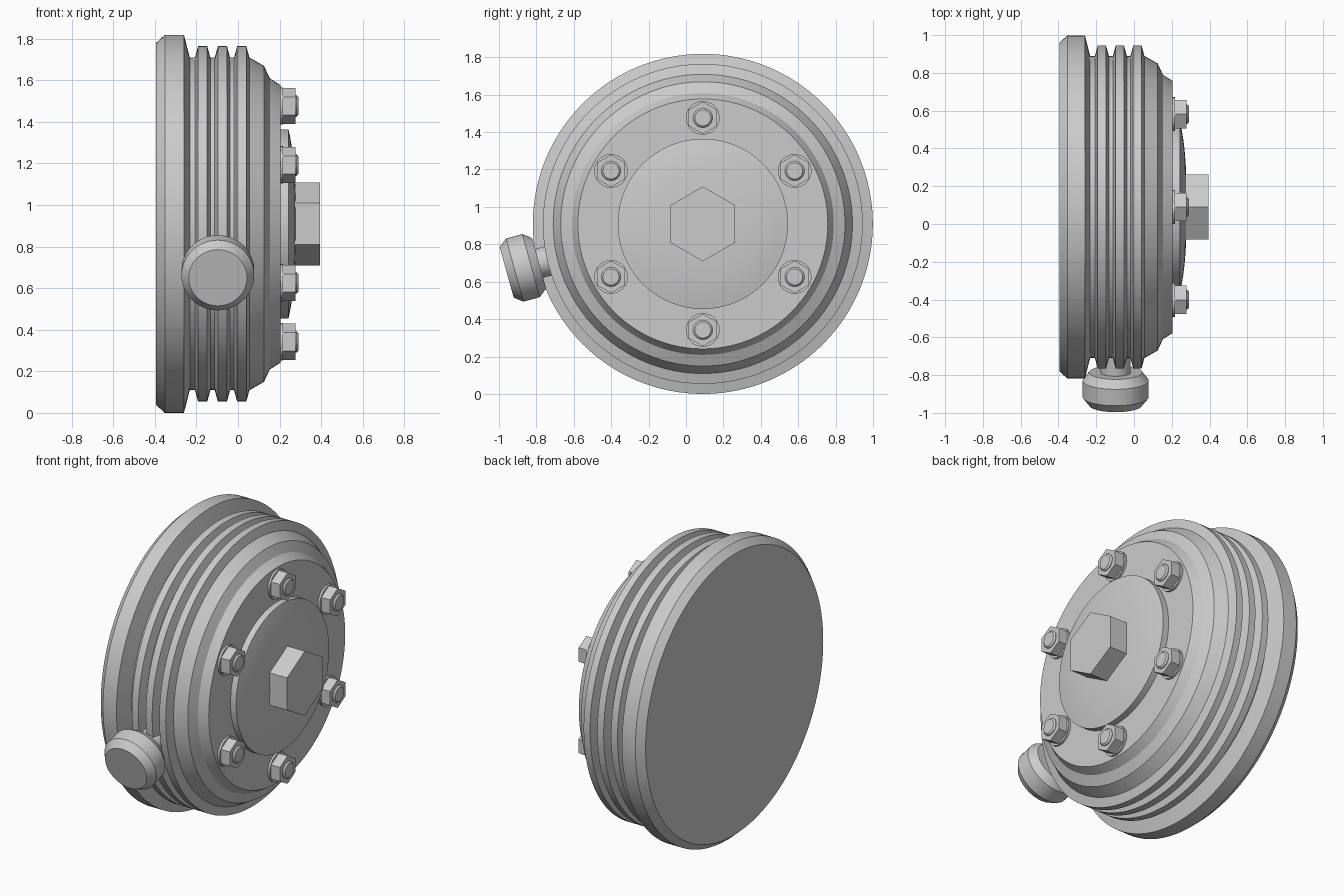
import bpy, bmesh
from math import cos, sin, pi, radians
from mathutils import Matrix, Vector

cube = bpy.data.objects.get("Cube")
if cube:
    bpy.data.objects.remove(cube, do_unlink=True)

CENTRE = Vector((0, 0.09, 0.909))   # drum axis runs along +x through here

grey = bpy.data.materials.new("plain_grey")
grey.use_nodes = True
colour = (0.6, 0.6, 0.6, 1)
grey.diffuse_color = colour
grey.node_tree.nodes["Principled BSDF"].inputs["Base Color"].default_value = colour


def turn(name, profile, sides, matrix, smooth=True):
    """Turn a list of (along, radius) points about local x and cap both ends."""
    bm = bmesh.new()
    rings = []
    for along, r in profile:
        rings.append([bm.verts.new((along, r * sin(2 * pi * i / sides), r * cos(2 * pi * i / sides)))
                      for i in range(sides)])
    for a, b in zip(rings, rings[1:]):
        for i in range(sides):
            j = (i + 1) % sides
            bm.faces.new((a[i], a[j], b[j], b[i]))
    bm.faces.new(rings[0])
    bm.faces.new(rings[-1])
    bmesh.ops.recalc_face_normals(bm, faces=bm.faces)
    mesh = bpy.data.meshes.new(name)
    bm.to_mesh(mesh)
    bm.free()
    mesh.materials.append(grey)
    obj = bpy.data.objects.new(name, mesh)
    obj.matrix_world = matrix
    bpy.context.collection.objects.link(obj)
    if smooth:
        bpy.ops.object.select_all(action="DESELECT")
        obj.select_set(True)
        bpy.context.view_layer.objects.active = obj
        bpy.ops.object.shade_smooth_by_angle(angle=radians(15))
    return obj


axis = Matrix.Translation(CENTRE)

# Drum body: rim, three ribs, stepped shoulder, flat face
body = [(-0.395, 0.87), (-0.352, 0.909), (-0.26, 0.909), (-0.232, 0.8)]
for x in (-0.17, -0.075, 0.018):
    body += [(x - 0.037, 0.8), (x - 0.022, 0.855), (x + 0.022, 0.855), (x + 0.037, 0.8)]
body += [(0.125, 0.76), (0.153, 0.7), (0.204, 0.668)]
turn("drum_body", body, 128, axis)

# Raised centre plate with a shallow dome
dome = [(0.19, 0.455)]
for k in range(10, 0, -1):
    t = k / 10
    dome.append((0.278 - 0.035 * t ** 3, 0.455 * t))
turn("centre_plate", dome, 96, axis)

# Large central hexagon
turn("centre_hex", [(0.25, 0.2), (0.395, 0.2)], 6, axis, smooth=False)

# Ring of six washers, nuts and studs
for i in range(6):
    a = i * pi / 3
    spot = Matrix.Translation(CENTRE + Vector((0, sin(a), cos(a))) * 0.567)
    turn(f"washer_{i + 1}", [(0.195, 0.09), (0.217, 0.09)], 32, spot)
    turn(f"nut_{i + 1}", [(0.21, 0.087), (0.277, 0.087)], 6, spot, smooth=False)
    turn(f"stud_{i + 1}", [(0.26, 0.052), (0.281, 0.052), (0.29, 0.043)], 32, spot)

# Side knob on a short hidden stem, pointing forward and slightly down
outward = Vector((0, -cos(radians(15.5)), -sin(radians(15.5))))
tilt = Vector((1, 0, 0)).rotation_difference(outward).to_matrix().to_4x4()
knob = Matrix.Translation((-0.097, -0.872, 0.674)) @ tilt
turn("side_knob", [(-0.09, 0.14), (-0.045, 0.175), (0.045, 0.175), (0.09, 0.14)], 64, knob)
turn("knob_stem", [(-0.25, 0.08), (-0.08, 0.08)], 32, knob)
